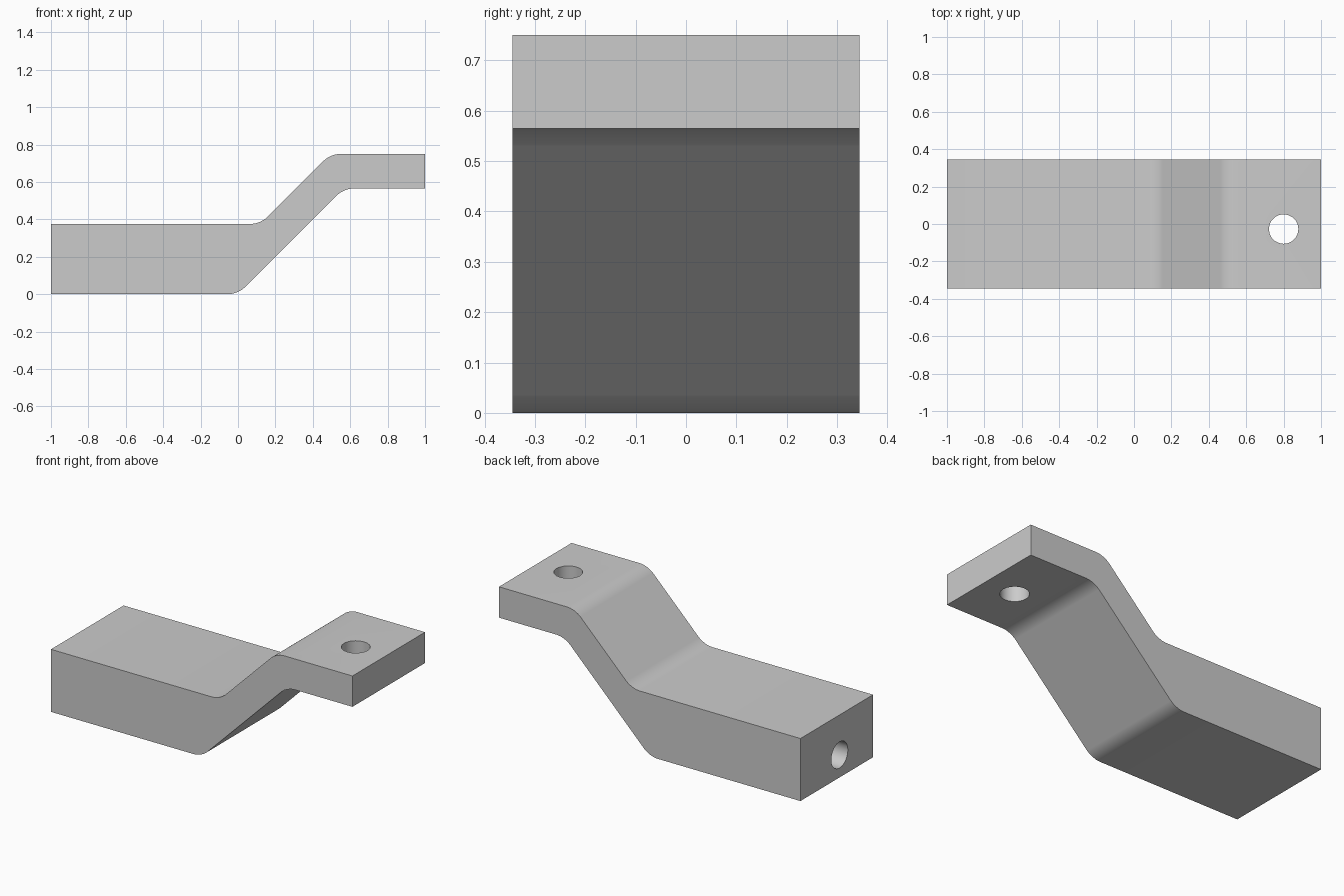
import bpy, bmesh, math
from mathutils import Matrix, Vector

if "Cube" in bpy.data.objects:
    bpy.data.objects.remove(bpy.data.objects["Cube"], do_unlink=True)

HALF_WIDTH = 0.344
HOLE_Y = -0.027
HOLE_R = 0.079

grey = bpy.data.materials.new("plain grey")
grey.use_nodes = True
grey.diffuse_color = (0.6, 0.6, 0.6, 1)
grey.node_tree.nodes["Principled BSDF"].inputs["Base Color"].default_value = (0.6, 0.6, 0.6, 1)


def add_object(name, bm):
    mesh = bpy.data.meshes.new(name)
    bm.to_mesh(mesh)
    bm.free()
    mesh.materials.append(grey)
    obj = bpy.data.objects.new(name, mesh)
    bpy.context.collection.objects.link(obj)
    return obj


def drill(target, name, centre, depth, rotation):
    """Cut a round hole with a hidden cylinder."""
    bm = bmesh.new()
    bmesh.ops.create_cone(bm, cap_ends=True, segments=20, radius1=HOLE_R, radius2=HOLE_R,
                          depth=depth, matrix=Matrix.Translation(centre) @ rotation)
    cutter = add_object(name, bm)
    cutter.hide_render = True
    cutter.hide_viewport = True
    cutter.display_type = 'WIRE'
    mod = target.modifiers.new(name, 'BOOLEAN')
    mod.operation = 'DIFFERENCE'
    mod.solver = 'EXACT'
    mod.object = cutter


# Cranked bar: side profile extruded across the width
profile = [(-1, 0), (0, 0), (0.565, 0.565), (1, 0.565),
           (1, 0.75), (0.495, 0.75), (0.12, 0.375), (-1, 0.375)]
bm = bmesh.new()
face = bm.faces.new([bm.verts.new((x, -HALF_WIDTH, z)) for x, z in profile])
side = bmesh.ops.extrude_face_region(bm, geom=[face])
bmesh.ops.translate(bm, vec=(0, 2 * HALF_WIDTH, 0),
                    verts=[g for g in side["geom"] if isinstance(g, bmesh.types.BMVert)])
bmesh.ops.recalc_face_normals(bm, faces=bm.faces)

# Rounded bends
bends = [e for e in bm.edges
         if abs(e.verts[0].co.y - e.verts[1].co.y) > HALF_WIDTH
         and abs(e.verts[0].co.x) < 0.9]
bmesh.ops.bevel(bm, geom=bends, offset=0.05, offset_type='OFFSET', segments=4,
                profile=0.5, affect='EDGES')
bar = add_object("cranked_bar", bm)

# Through hole in the raised tab, blind hole in the thick end
drill(bar, "tab_hole_cutter", Vector((0.8, HOLE_Y, 0.66)), 0.5, Matrix.Identity(4))
drill(bar, "end_hole_cutter", Vector((-1, HOLE_Y, 0.135)), 1.0, Matrix.Rotation(math.pi / 2, 4, 'Y'))

bpy.ops.object.select_all(action='DESELECT')
bar.select_set(True)
bpy.context.view_layer.objects.active = bar
for mod in [m.name for m in bar.modifiers]:
    bpy.ops.object.modifier_apply(modifier=mod)
bpy.ops.object.shade_smooth_by_angle(angle=math.radians(30))

for obj in [o for o in bpy.data.objects if o.name.endswith("_cutter")]:
    bpy.data.objects.remove(obj, do_unlink=True)
